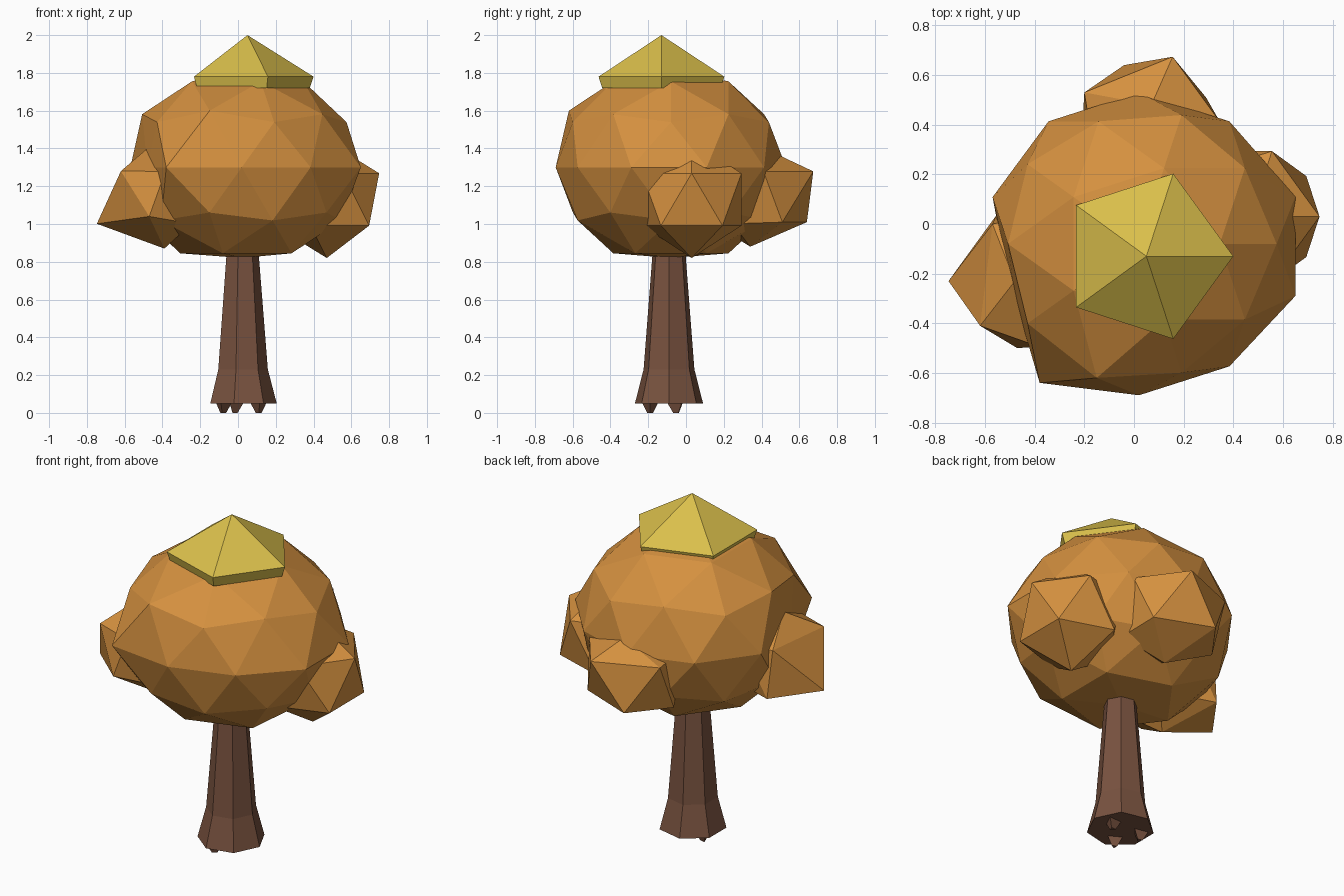
import bpy, bmesh, math
from mathutils import Vector

cube = bpy.data.objects.get("Cube")
if cube:
    bpy.data.objects.remove(cube)


def material(name, rgb):
    mat = bpy.data.materials.new(name)
    mat.use_nodes = True
    mat.diffuse_color = (*rgb, 1)
    mat.node_tree.nodes["Principled BSDF"].inputs["Base Color"].default_value = (*rgb, 1)
    return mat


orange = material("autumn_orange", (0.66, 0.28, 0.05))
yellow = material("leaf_yellow", (0.70, 0.52, 0.07))
brown = material("bark_brown", (0.19, 0.085, 0.05))


def finish(name, bm, mat):
    bmesh.ops.recalc_face_normals(bm, faces=bm.faces)
    mesh = bpy.data.meshes.new(name)
    bm.to_mesh(mesh)
    bm.free()
    mesh.materials.append(mat)
    obj = bpy.data.objects.new(name, mesh)
    bpy.context.collection.objects.link(obj)
    return obj


def foliage(name, center, size, detail, nudges):
    """Faceted ball; each nudge pulls the nearest corner to a new place."""
    bm = bmesh.new()
    bmesh.ops.create_icosphere(bm, subdivisions=detail, radius=1)
    for v in bm.verts:
        v.co = Vector(center) + v.co * Vector(size)
    for place in nudges:
        place = Vector(place)
        min(bm.verts, key=lambda v: (v.co - place).length).co = place
    return finish(name, bm, orange)


def lathe(name, center, sides, rings, mat, spin=0):
    """Polygonal rings of (radius, height) joined into a closed solid."""
    bm = bmesh.new()
    loops = []
    for radius, z in rings:
        count = sides if radius else 1
        angles = [spin + math.tau * i / sides for i in range(count)]
        loops.append([bm.verts.new((center[0] + radius * math.cos(a),
                                    center[1] + radius * math.sin(a), z)) for a in angles])
    for low, high in zip(loops, loops[1:]):
        for i in range(sides):
            j = (i + 1) % sides
            top = [high[j], high[i]] if len(high) > 1 else [high[0]]
            bm.faces.new([low[i], low[j]] + top)
    for end in (loops[0], loops[-1]):
        if len(end) > 2:
            bm.faces.new(end)
    return finish(name, bm, mat)


# Crown, with flattened poles and a dented right side
foliage("crown", (0.02, -0.08, 1.3), (0.62, 0.61, 0.535), 2, [
    (0.02, -0.08, 0.82), (0.02, -0.08, 1.82),
    (-0.38, -0.64, 1.3), (-0.48, -0.3, 1.3), (-0.15, -0.62, 1.6),
    (0.65, 0.11, 1.3), (0.65, -0.29, 1.3)])

# Side leaf clumps
clump = (0.31, 0.31, 0.31)
foliage("left_clump", (0.47, 0.03, 1.13), clump, 1, [])
foliage("back_clump", (0.07, 0.41, 1.14), clump, 1, [
    (0.07, 0.48, 1.37), (0.07, 0.34, 0.88), (-0.2, 0.53, 1.28),
    (-0.04, 0.64, 1.01), (0.29, 0.51, 1.01)])
foliage("right_clump", (-0.47, -0.23, 1.14), clump, 1, [
    (-0.48, -0.23, 1.4), (-0.39, -0.23, 0.87), (-0.62, -0.41, 1.28),
    (-0.57, 0.0, 1.28), (-0.47, -0.5, 1.04)])

# Pointed leaf cap
lathe("leaf_cap", (0.05, -0.13), 5, [(0.33, 1.72), (0.35, 1.78), (0, 2.0)], yellow)

# Trunk with flared foot
lathe("trunk", (0.02, -0.09), 7,
      [(0.185, 0.05), (0.138, 0.23), (0.085, 0.9)], brown)

# Root stubs under the foot
for i, (spot, spin) in enumerate([((0.11, -0.05), 0.6), ((-0.08, -0.05), 2.4),
                                  ((-0.02, -0.19), 4.2)]):
    lathe(f"root_{i + 1}", spot, 3, [(0.018, 0), (0.05, 0.055)], brown, spin)
